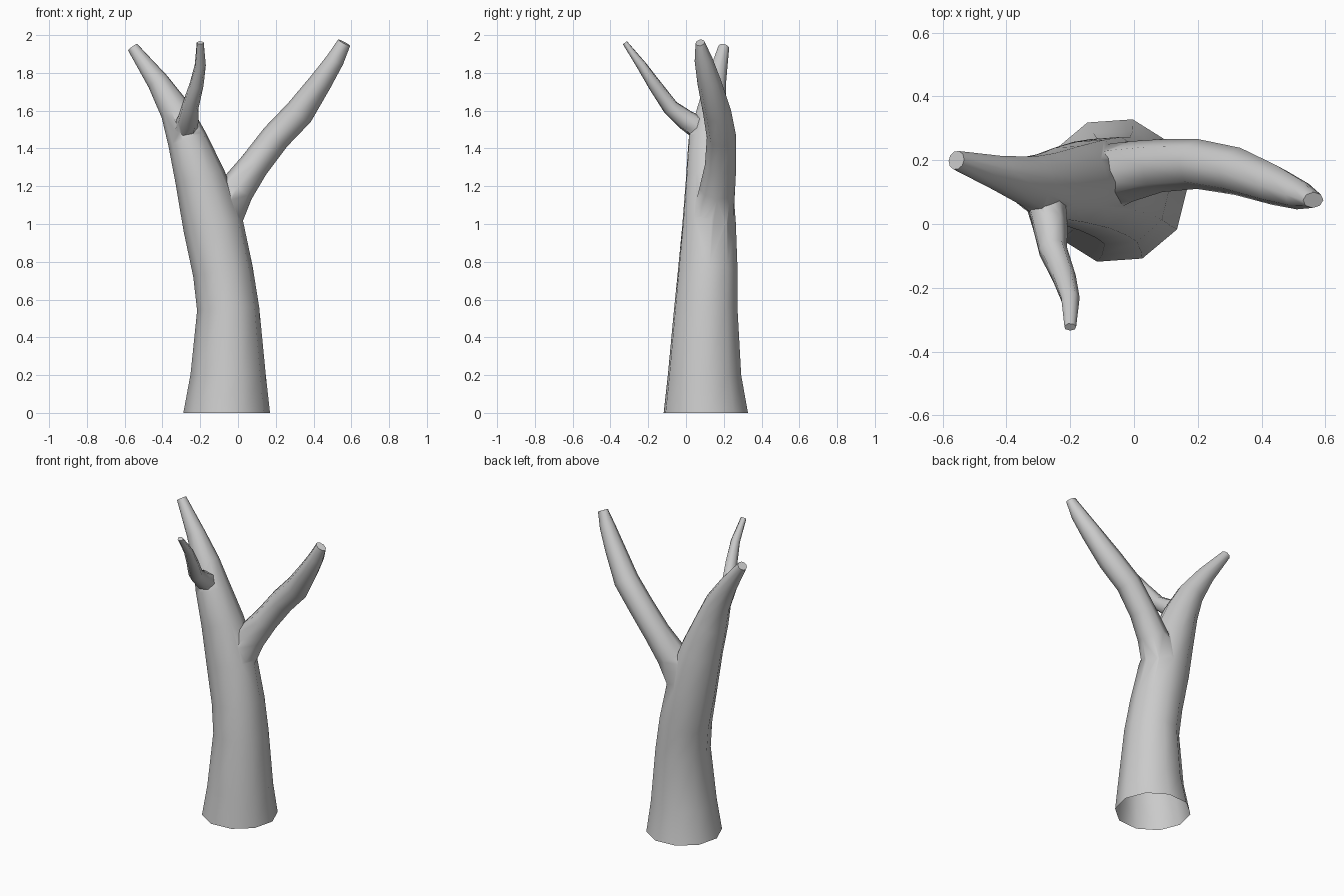
import bpy, bmesh, math
from mathutils import Vector

if "Cube" in bpy.data.objects:
    bpy.data.objects.remove(bpy.data.objects["Cube"])


def limb(name, sides, phase, path, flat_start=False):
    """Closed tapering tube; path items are (x, y, z, width radius, depth radius)."""
    bm = bmesh.new()
    pts = [Vector(p[:3]) for p in path]
    rings = []
    for i, p in enumerate(path):
        t = (pts[min(i + 1, len(pts) - 1)] - pts[max(i - 1, 0)]).normalized()
        if i == 0 and flat_start:
            t = Vector((0, 0, 1))
        u = Vector((0, 1, 0)).cross(t).normalized()
        v = t.cross(u)
        ring = []
        for k in range(sides):
            a = math.radians(phase) + 2 * math.pi * k / sides
            ring.append(bm.verts.new(pts[i] + u * p[3] * math.cos(a) + v * p[4] * math.sin(a)))
        rings.append(ring)
    for a, b in zip(rings, rings[1:]):
        for k in range(sides):
            n = (k + 1) % sides
            bm.faces.new((a[k], a[n], b[n], b[k]))
    bm.faces.new(rings[0][::-1])
    bm.faces.new(rings[-1])
    bmesh.ops.recalc_face_normals(bm, faces=bm.faces)
    me = bpy.data.meshes.new(name)
    bm.to_mesh(me)
    bm.free()
    ob = bpy.data.objects.new(name, me)
    bpy.context.collection.objects.link(ob)
    return ob


# Trunk continuing into the left limb
trunk = limb("tree_trunk", 10, 4, [
    (-0.06, 0.105, 0.0, 0.23, 0.23),
    (-0.052, 0.098, 0.2, 0.2, 0.2),
    (-0.052, 0.105, 0.55, 0.165, 0.173),
    (-0.08, 0.115, 0.75, 0.16, 0.163),
    (-0.133, 0.122, 1.0, 0.16, 0.146),
    (-0.202, 0.122, 1.25, 0.134, 0.126),
    (-0.27, 0.118, 1.45, 0.105, 0.108),
    (-0.33, 0.135, 1.6, 0.083, 0.08),
    (-0.425, 0.16, 1.755, 0.058, 0.055),
    (-0.557, 0.2, 1.935, 0.03, 0.03),
], flat_start=True)

# Right branch
right_branch = limb("right_branch", 8, 0, [
    (-0.09, 0.14, 1.02, 0.11, 0.11),
    (-0.01, 0.165, 1.18, 0.095, 0.095),
    (0.085, 0.183, 1.31, 0.08, 0.083),
    (0.2, 0.188, 1.46, 0.078, 0.078),
    (0.325, 0.165, 1.59, 0.078, 0.075),
    (0.44, 0.122, 1.755, 0.06, 0.063),
    (0.515, 0.093, 1.87, 0.048, 0.048),
    (0.562, 0.075, 1.96, 0.036, 0.025),
])

# Small front branch
front_branch = limb("front_branch", 7, 10, [
    (-0.28, 0.08, 1.5, 0.065, 0.065),
    (-0.265, 0.0, 1.55, 0.057, 0.055),
    (-0.255, -0.08, 1.615, 0.046, 0.044),
    (-0.22, -0.165, 1.735, 0.038, 0.036),
    (-0.2, -0.235, 1.84, 0.03, 0.027),
    (-0.2, -0.323, 1.96, 0.019, 0.014),
])

# Fuse the branches into the trunk
for branch in (right_branch, front_branch):
    mod = trunk.modifiers.new("join", 'BOOLEAN')
    mod.operation = 'UNION'
    mod.solver = 'EXACT'
    mod.object = branch
fused = bpy.data.meshes.new_from_object(
    trunk.evaluated_get(bpy.context.evaluated_depsgraph_get()))
trunk.modifiers.clear()
trunk.data = fused
for branch in (right_branch, front_branch):
    bpy.data.objects.remove(branch)

# Open the underside of the trunk
bm = bmesh.new()
bm.from_mesh(fused)
base = [f for f in bm.faces if all(v.co.z < 0.01 for v in f.verts)]
bmesh.ops.delete(bm, geom=base, context='FACES_ONLY')
bm.to_mesh(fused)
bm.free()

bpy.ops.object.select_all(action='DESELECT')
trunk.select_set(True)
bpy.context.view_layer.objects.active = trunk
bpy.ops.object.shade_smooth_by_angle(angle=math.radians(65))
